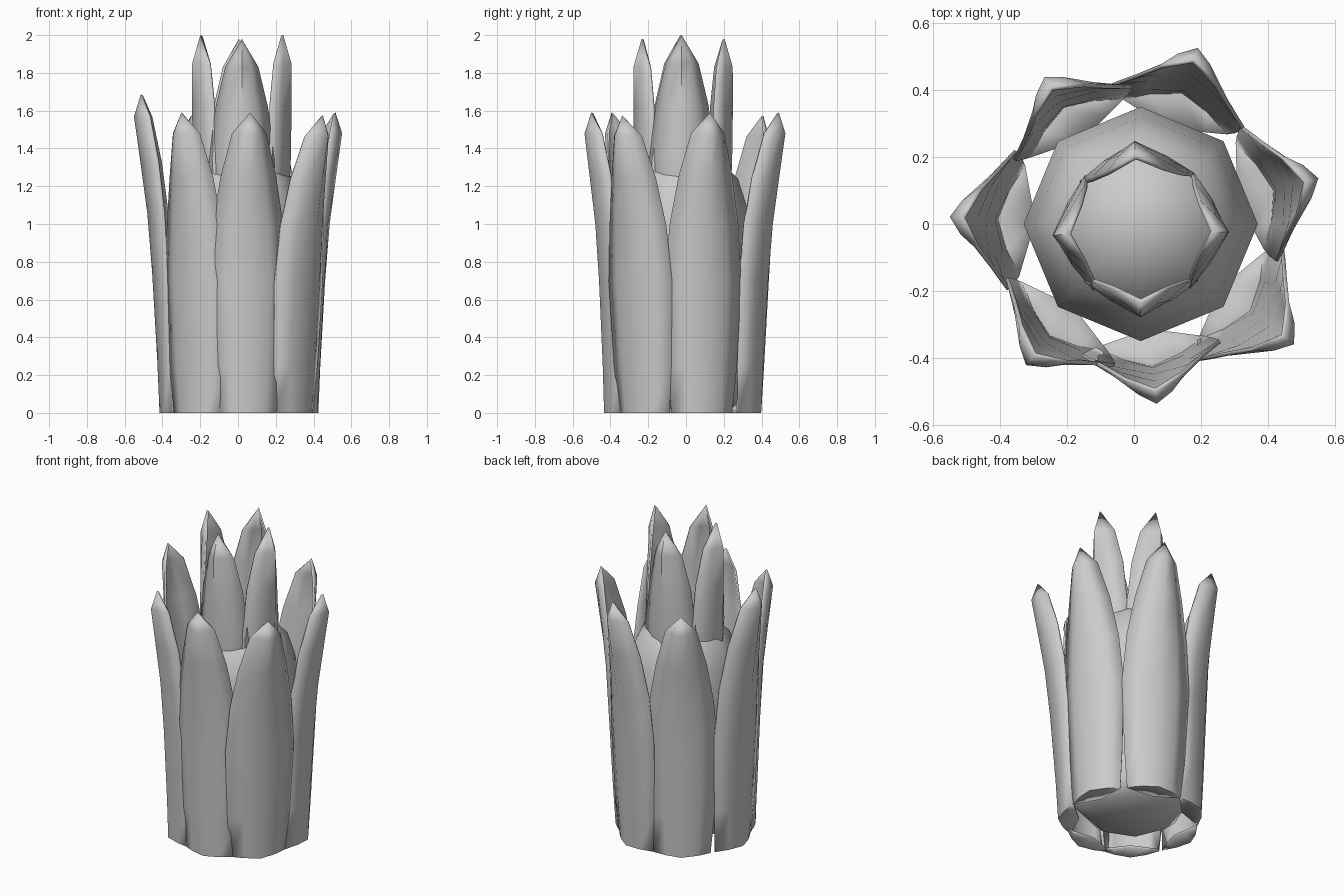
import bpy, math
from mathutils import Matrix, Vector

cube = bpy.data.objects.get("Cube")
if cube:
    bpy.data.objects.remove(cube)

grey = bpy.data.materials.new("plain_grey")
grey.use_nodes = True
grey.diffuse_color = (0.6, 0.6, 0.6, 1)
grey.node_tree.nodes["Principled BSDF"].inputs["Base Color"].default_value = (0.6, 0.6, 0.6, 1)


def add_object(name, verts, faces, angle):
    mesh = bpy.data.meshes.new(name)
    mesh.from_pydata(verts, [], faces)
    mesh.materials.append(grey)
    obj = bpy.data.objects.new(name, mesh)
    bpy.context.collection.objects.link(obj)
    bpy.ops.object.select_all(action='DESELECT')
    obj.select_set(True)
    bpy.context.view_layer.objects.active = obj
    bpy.ops.object.shade_smooth_by_angle(angle=math.radians(angle))
    return obj


def add_petal(name, rows, tip, bend, degrees, centre, stretch=1.0, spread=1.0):
    """Rows hold height, ridge radius, edge radius and half width; tip holds height and radius."""
    columns = [-1, -0.55, 0, 0.55, 1]
    n = len(columns)
    # The first row folds the base inward to a shallow point
    z0, ridge0, edge0, half0 = rows[0]
    verts = [(edge0 - 0.005 - 0.04 * (1 - abs(u)), u * half0, z0) for u in columns]
    for z, ridge, edge, half in rows:
        for u in columns:
            verts.append((ridge - (ridge - edge) * abs(u) ** bend, u * half, z))
    verts.append((tip[1], 0, tip[0]))
    last = len(verts) - 1
    faces = [(r * n + c, r * n + c + 1, (r + 1) * n + c + 1, (r + 1) * n + c)
             for r in range(len(rows)) for c in range(n - 1)]
    faces += [(last - n + c, last - n + c + 1, last) for c in range(n - 1)]
    turn = Matrix.Rotation(math.radians(degrees), 3, 'Z')
    placed = []
    for x, y, z in verts:
        lean = 1 + (spread - 1) * z / tip[0]
        placed.append(turn @ Vector((x * lean, y, z * stretch)) + Vector(centre))
    petal = add_object(name, placed, faces, 60)
    shell = petal.modifiers.new("thickness", 'SOLIDIFY')
    shell.thickness = 0.012
    shell.offset = -1


# Outer ring of seven overlapping petals
outer_rows = [
    (0.0, 0.428, 0.352, 0.167),
    (0.25, 0.438, 0.365, 0.19),
    (0.7, 0.463, 0.378, 0.21),
    (1.0, 0.487, 0.395, 0.188),
    (1.25, 0.521, 0.425, 0.148),
    (1.48, 0.553, 0.47, 0.092),
]
outer_layout = [(71.5, 1, 1.02), (15, 1, 1.01), (-37, 0.99, 1.06), (-84, 1, 0.96),
                (-129, 1, 0.96), (177, 1.06, 1.02), (122, 0.99, 0.95)]
for i, (degrees, stretch, spread) in enumerate(outer_layout):
    add_petal(f"outer_petal_{i + 1}", outer_rows, (1.59, 0.517), 1.5, degrees,
              (0.012, -0.008, 0), stretch, spread)

# Inner ring of four taller petals rising from the core
inner_rows = [
    (0.9, 0.22, 0.13, 0.12),
    (1.1, 0.25, 0.145, 0.17),
    (1.35, 0.26, 0.155, 0.173),
    (1.63, 0.264, 0.16, 0.14),
    (1.85, 0.263, 0.178, 0.088),
]
inner_layout = [(-90, 0.99), (-2, 1), (94, 0.99), (184, 1)]
for i, (degrees, stretch) in enumerate(inner_layout):
    add_petal(f"inner_petal_{i + 1}", inner_rows, (2.0, 0.22), 1.3, degrees,
              (0.02, -0.015, 0), stretch)

# Eight-sided rounded core
profile = [(0.25, 0.03), (0.33, 0.1), (0.35, 0.35), (0.35, 0.9),
           (0.32, 1.1), (0.275, 1.24), (0.15, 1.36)]
sides = 8
core_verts = [(0.02 + r * math.cos(math.tau * s / sides), r * math.sin(math.tau * s / sides), z)
              for r, z in profile for s in range(sides)]
core_faces = [(k * sides + s, k * sides + (s + 1) % sides,
               (k + 1) * sides + (s + 1) % sides, (k + 1) * sides + s)
              for k in range(len(profile) - 1) for s in range(sides)]
bottom, top = len(core_verts), len(core_verts) + 1
core_verts += [(0.02, 0, 0.015), (0.02, 0, 1.4)]
ring = bottom - sides
core_faces += [((s + 1) % sides, s, bottom) for s in range(sides)]
core_faces += [(ring + s, ring + (s + 1) % sides, top) for s in range(sides)]
add_object("core", core_verts, core_faces, 60)
